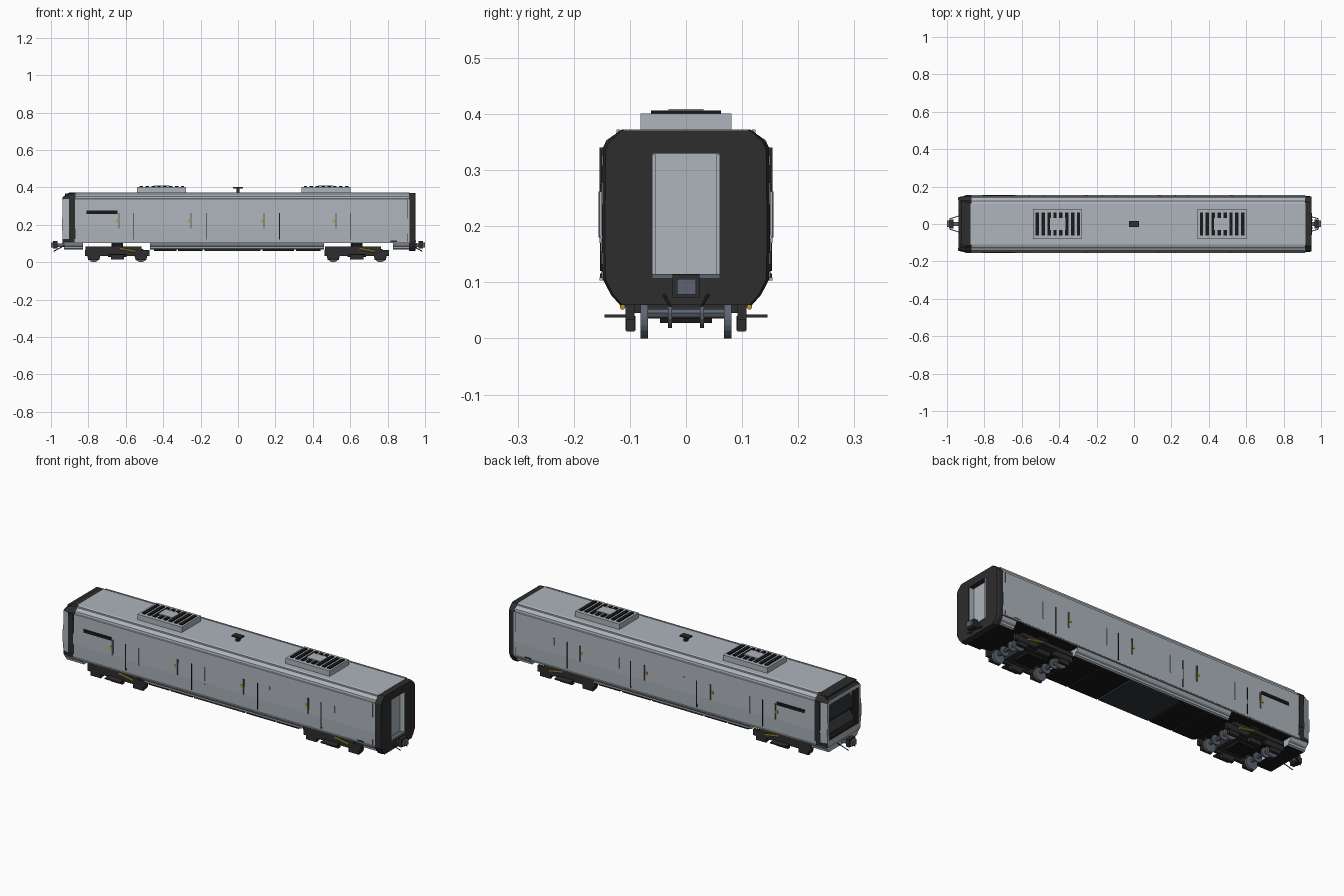
import bpy, bmesh, math
from mathutils import Vector

if "Cube" in bpy.data.objects:
    bpy.data.objects.remove(bpy.data.objects["Cube"])


def material(name, rgb):
    m = bpy.data.materials.new(name)
    m.diffuse_color = (*rgb, 1)
    m.use_nodes = True
    m.node_tree.nodes["Principled BSDF"].inputs["Base Color"].default_value = m.diffuse_color
    return m


GREY = material("light grey paint", (0.42, 0.46, 0.50))
DARK = material("dark rubber", (0.026, 0.026, 0.026))
BLACK = material("black", (0.009, 0.009, 0.009))
SLATE = material("dark slate", (0.03, 0.037, 0.045))
STEEL = material("steel", (0.11, 0.13, 0.16))
YELLOW = material("yellow", (0.55, 0.36, 0.02))


def finish(bm, name, mats, rule=None):
    bmesh.ops.recalc_face_normals(bm, faces=bm.faces)
    if rule:
        for f in bm.faces:
            f.material_index = rule(f)
    me = bpy.data.meshes.new(name)
    bm.to_mesh(me)
    bm.free()
    for m in mats:
        me.materials.append(m)
    ob = bpy.data.objects.new(name, me)
    bpy.context.collection.objects.link(ob)
    return ob


def box(name, x, y, z, mat):
    """Box from (min, max) pairs."""
    bm = bmesh.new()
    bmesh.ops.create_cube(bm, size=1)
    for v in bm.verts:
        v.co = [(r[0] + r[1]) / 2 + c * (r[1] - r[0]) for c, r in zip(v.co, (x, y, z))]
    return finish(bm, name, [mat])


def pair(name, x, y, z, mat):
    """Box on both sides of the car."""
    box(name + "_right", x, (-y[1], -y[0]), z, mat)
    box(name + "_left", x, y, z, mat)


def loft(name, sections, mats, rule=None):
    """Mirrored half profiles (y, z) joined along x."""
    bm = bmesh.new()
    rings = []
    for x, half in sections:
        pts = half + [(-y, z) for y, z in reversed(half)]
        rings.append([bm.verts.new((x, y, z)) for y, z in pts])
    n = len(rings[0])
    for a, b in zip(rings, rings[1:]):
        for i in range(n):
            bm.faces.new((a[i], a[(i + 1) % n], b[(i + 1) % n], b[i]))
    bm.faces.new(rings[0])
    bm.faces.new(rings[-1])
    return finish(bm, name, mats, rule)


def rod(name, a, b, r, mat, sides=8):
    """Cylinder between two points."""
    a, b = Vector(a), Vector(b)
    bm = bmesh.new()
    bmesh.ops.create_cone(bm, cap_ends=True, segments=sides, radius1=r, radius2=r, depth=(b - a).length)
    q = (b - a).to_track_quat('Z', 'Y')
    for v in bm.verts:
        v.co = q @ v.co + (a + b) / 2
    return finish(bm, name, [mat])


def cut(ob, cutter):
    cutter.hide_render = True
    cutter.hide_viewport = True
    m = ob.modifiers.new("opening", 'BOOLEAN')
    m.operation = 'DIFFERENCE'
    m.object = cutter
    m.solver = 'EXACT'
    m.material_mode = 'TRANSFER'


def black_below(f):
    return 1 if f.normal.z < -0.9 else 0


# Body shell
HULL = [(0.149, 0.103), (0.152, 0.18), (0.149, 0.338), (0.144, 0.34), (0.142, 0.352),
        (0.132, 0.357), (0.12, 0.368), (0.11, 0.372)]
loft("body_shell", [(-0.875, HULL), (0.918, HULL)], [GREY, BLACK], black_below)
pair("lower_trim", (-0.875, 0.915), (0.147, 0.154), (0.103, 0.109), GREY)
pair("roof_gutter", (-0.87, 0.915), (0.118, 0.124), (0.364, 0.372), GREY)

# Stepped skirts between and beyond the bogies
SKIRT = [(0.118, 0.068), (0.126, 0.072), (0.128, 0.083), (0.137, 0.088), (0.146, 0.104)]
for name, x0, x1 in (("middle_skirt", -0.47, 0.46), ("cab_skirt", -0.93, -0.83), ("rear_skirt", 0.83, 0.925)):
    loft(name, [(x0, SKIRT), (x1, SKIRT)], [GREY, BLACK], black_below)

# Underfloor equipment covers
for x0, x1, m in ((-0.45, -0.33, BLACK), (-0.32, -0.19, BLACK), (-0.18, 0.12, SLATE),
                  (0.13, 0.3, BLACK), (0.31, 0.44, BLACK)):
    box("underfloor_cover", (x0, x1), (-0.115, 0.115), (0.06, 0.069), m)

# Rear end wall with recessed gangway door
END = [(0.118, 0.06), (0.134, 0.078), (0.148, 0.105), (0.15, 0.18), (0.148, 0.338),
       (0.14, 0.352), (0.118, 0.371)]
INNER = [(y * 0.965, z) for y, z in END]
end_wall = loft("rear_end_wall", [(0.915, END), (0.938, END), (0.95, INNER)], [DARK])
cut(end_wall, box("gangway_cutter", (0.9, 1.0), (-0.06, 0.06), (0.108, 0.33), DARK))
box("gangway_door", (0.91, 0.924), (-0.06, 0.06), (0.108, 0.33), GREY)
pair("gangway_jamb", (0.924, 0.949), (0.054, 0.06), (0.112, 0.328), GREY)
box("gangway_sill", (0.924, 0.952), (-0.06, 0.06), (0.108, 0.115), STEEL)
pair("end_handrail", (0.95, 0.956), (0.02, 0.024), (0.075, 0.102), STEEL)

# Cab end: light pillars and sill, dark gasket and sloping brow
CAB = [(0.125, 0.1), (0.147, 0.104), (0.15, 0.125), (0.152, 0.18), (0.149, 0.338),
       (0.142, 0.353), (0.115, 0.372)]
NOSE = [(y * 0.94, min(z, 0.335 + (z - 0.335) * 0.35)) for y, z in CAB]


def cab_rule(f):
    c = f.calc_center_median()
    if c.z > 0.335 or c.z < 0.118:
        return 1
    return 1 if c.x > -0.9 and c.z > 0.15 else 0


cab = loft("cab_end", [(-0.868, CAB), (-0.903, CAB), (-0.938, NOSE)], [GREY, DARK], cab_rule)
cut(cab, box("windscreen_cutter", (-1.0, -0.898), (-0.122, 0.122), (0.135, 0.325), BLACK))
box("cab_bottom_step", (-0.936, -0.875), (-0.14, 0.14), (0.1, 0.112), DARK)
box("windscreen", (-0.906, -0.897), (-0.12, 0.12), (0.215, 0.322), SLATE)
loft("cab_console", [(-0.93, [(0.1, 0.136), (0.1, 0.165)]), (-0.898, [(0.11, 0.136), (0.11, 0.205)])], [DARK])
box("brow_visor", (-0.925, -0.878), (-0.125, 0.125), (0.35, 0.366), DARK)
pair("cab_marker_lamp", (-0.912, -0.903), (0.095, 0.108), (0.285, 0.3), YELLOW)
pair("corner_gasket", (-0.9, -0.872), (0.146, 0.154), (0.17, 0.34), DARK)
pair("cab_pillar_trim", (-0.942, -0.925), (0.128, 0.142), (0.17, 0.235), GREY)

# Side grilles, door seams, handrails and handles
pair("side_grille", (-0.81, -0.645), (0.148, 0.154), (0.258, 0.275), BLACK)
for x in (-0.56, -0.17, 0.222, 0.6):
    pair("door_seam", (x - 0.002, x + 0.002), (0.148, 0.1535), (0.12, 0.262), BLACK)
for x in (-0.637, -0.252, 0.14, 0.523):
    pair("grab_rail", (x - 0.003, x + 0.003), (0.148, 0.156), (0.18, 0.262), STEEL)
    pair("door_lock", (x - 0.016, x - 0.004), (0.148, 0.155), (0.213, 0.228), YELLOW)
for x in (-0.483, -0.093, 0.292, 0.678):
    pair("panel_rail", (x - 0.002, x + 0.002), (0.148, 0.1545), (0.17, 0.262), GREY)
pair("corner_seam", (0.903, 0.905), (0.148, 0.151), (0.11, 0.335), DARK)
pair("foot_plate", (0.815, 0.85), (0.146, 0.153), (0.104, 0.116), DARK)

# Roof cooling units
for cx in (-0.408, 0.47):
    box("roof_unit", (cx - 0.131, cx + 0.131), (-0.081, 0.081), (0.365, 0.401), GREY)
    for i in range(8):
        x = cx - 0.109 + i * 0.0315
        box("roof_slat", (x - 0.009, x + 0.009), (-0.062, 0.062), (0.4, 0.406), BLACK)
    box("fan_cover", (cx - 0.041, cx + 0.041), (-0.031, 0.031), (0.4, 0.409), GREY)

# Roof antenna
box("antenna_base", (-0.008, 0.008), (-0.01, 0.01), (0.37, 0.394), DARK)
box("antenna_plate", (-0.026, 0.026), (-0.016, 0.016), (0.393, 0.401), DARK)

# Bogies
for cx in (-0.645, 0.635):
    for dx in (-0.126, 0.126):
        x = cx + dx
        rod("axle", (x, -0.068, 0.045), (x, 0.068, 0.045), 0.009, STEEL)
        for s in (-1, 1):
            rod("wheel", (x, s * 0.068, 0.034), (x, s * 0.081, 0.034), 0.034, STEEL, 20)
            rod("brake_disc", (x, s * 0.025, 0.045), (x, s * 0.032, 0.045), 0.026, STEEL, 16)
        pair("axle_box", (x - 0.03, x + 0.03), (0.092, 0.106), (0.012, 0.062), DARK)
    pair("bogie_side_frame", (cx - 0.172, cx + 0.172), (0.092, 0.108), (0.034, 0.066), DARK)
    pair("bogie_upper_frame", (cx - 0.17, cx + 0.13), (0.085, 0.112), (0.062, 0.084), DARK)
    pair("bogie_step", (cx - 0.045, cx + 0.045), (0.1, 0.145), (0.037, 0.043), DARK)
    pair("spring_pack", (cx - 0.035, cx + 0.035), (0.09, 0.108), (0.014, 0.04), DARK)
    pair("air_spring", (cx - 0.022, cx + 0.022), (0.075, 0.112), (0.08, 0.104), BLACK)
    box("bolster", (cx - 0.075, cx + 0.075), (-0.092, 0.092), (0.045, 0.08), DARK)
    box("traction_motor", (cx - 0.05, cx + 0.05), (-0.046, 0.046), (0.028, 0.055), BLACK)
    box("pivot", (cx - 0.03, cx + 0.03), (-0.03, 0.03), (0.075, 0.105), BLACK)
    for s in (-1, 1):
        rod("damper", (cx + 0.015, s * 0.113, 0.072), (cx + 0.1, s * 0.113, 0.056), 0.005, YELLOW)

# Couplers and hoses at both ends
for e in (-1, 1):
    def span(a, b):
        return (min(e * a, e * b), max(e * a, e * b))
    box("coupler_shank", span(0.9, 0.975), (-0.011, 0.011), (0.08, 0.1), STEEL)
    box("coupler_head", span(0.965, 0.988), (-0.024, 0.024), (0.072, 0.114), DARK)
    box("coupler_jaw", span(0.988, 1.0), (-0.016, 0.018), (0.078, 0.106), STEEL)
    for s in (-1, 1):
        rod("hose", (e * 0.93, s * 0.045, 0.088), (e * 0.985, s * 0.028, 0.058), 0.0025, DARK, 6)
